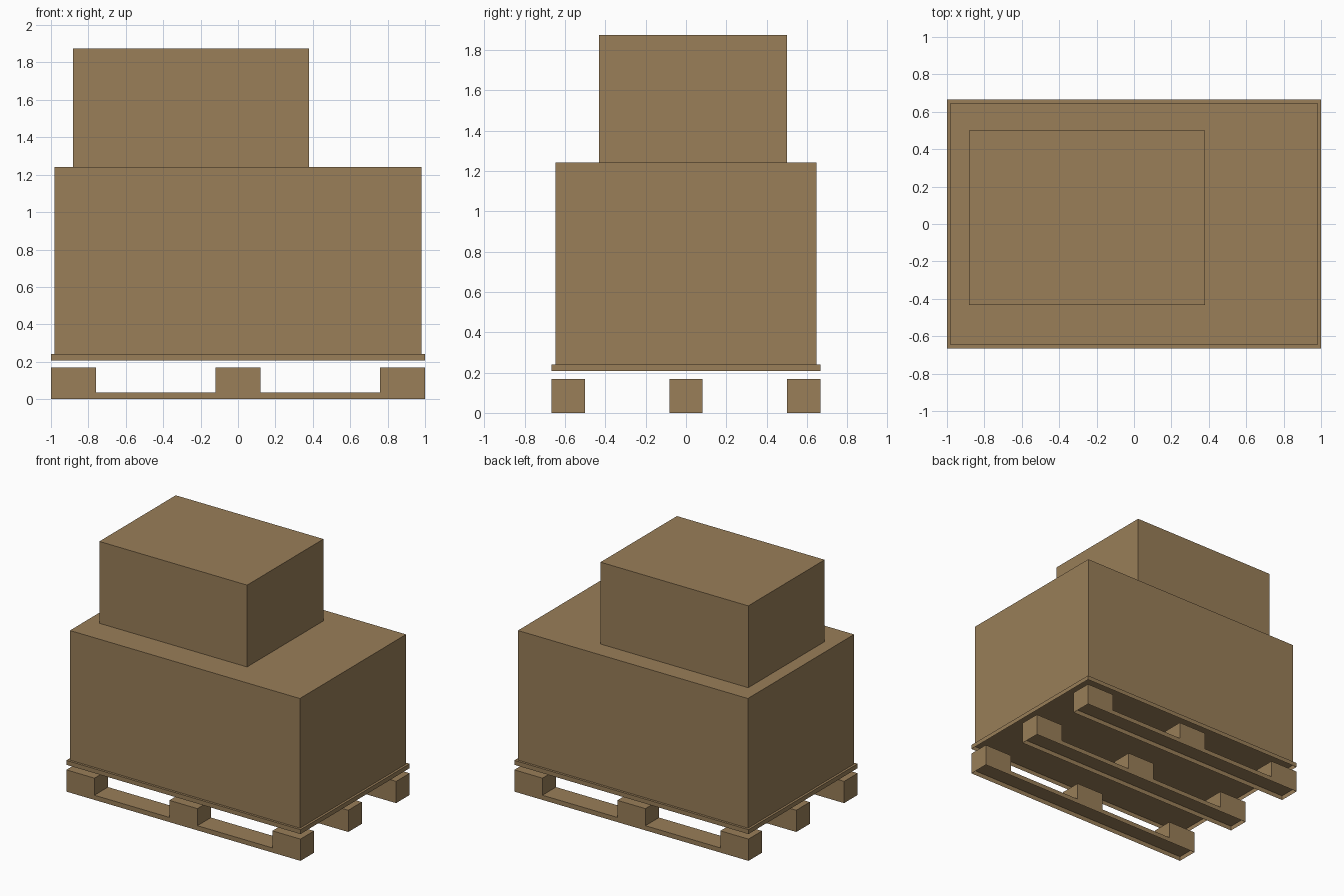
import bpy, bmesh

if "Cube" in bpy.data.objects:
    bpy.data.objects.remove(bpy.data.objects["Cube"])

# One cardboard / timber brown for everything
brown = bpy.data.materials.new("cardboard_brown")
brown.diffuse_color = (0.319, 0.209, 0.098, 1.0)
brown.use_nodes = True
brown.node_tree.nodes["Principled BSDF"].inputs["Base Color"].default_value = brown.diffuse_color


def extrude_profile(name, profile, y0, y1, recess=0.0):
    """Extrude an (x, z) outline from y0 to y1; optionally hollow the underside."""
    bm = bmesh.new()
    face = bm.faces.new([bm.verts.new((x, y0, z)) for x, z in profile])
    out = bmesh.ops.extrude_face_region(bm, geom=[face])
    verts = [v for v in out["geom"] if isinstance(v, bmesh.types.BMVert)]
    bmesh.ops.translate(bm, verts=verts, vec=(0, y1 - y0, 0))
    bmesh.ops.recalc_face_normals(bm, faces=bm.faces[:])
    if recess:
        bottom = min(bm.faces, key=lambda f: f.calc_center_median().z)
        bmesh.ops.inset_region(bm, faces=[bottom], thickness=0.002)
        bmesh.ops.translate(bm, verts=bottom.verts[:], vec=(0, 0, recess))
    mesh = bpy.data.meshes.new(name)
    bm.to_mesh(mesh)
    bm.free()
    mesh.materials.append(brown)
    obj = bpy.data.objects.new(name, mesh)
    bpy.context.collection.objects.link(obj)
    return obj


def box(name, x0, x1, y0, y1, z0, z1, recess=0.0):
    outline = [(x0, z0), (x1, z0), (x1, z1), (x0, z1)]
    return extrude_profile(name, outline, y0, y1, recess)


# Pallet runners: bottom board with three raised blocks each
TOP, BOARD = 0.168, 0.036
half = [(0.12, TOP), (0.12, BOARD), (0.76, BOARD), (0.76, TOP), (1.0, TOP), (1.0, 0.0)]
runner = half + [(-x, z) for x, z in reversed(half)]
for label, y in (("front", -0.5835), ("middle", 0.0), ("back", 0.5835)):
    extrude_profile(label + "_runner", runner, y - 0.0825, y + 0.0825, BOARD - 0.002)

# Pallet deck
box("pallet_deck", -1.0, 1.0, -0.666, 0.666, 0.207, 0.241, 0.032)

# Stacked cartons
box("large_carton", -0.982, 0.982, -0.648, 0.648, 0.241, 1.242)
box("small_carton", -0.882, 0.38, -0.432, 0.50, 1.242, 1.874)
